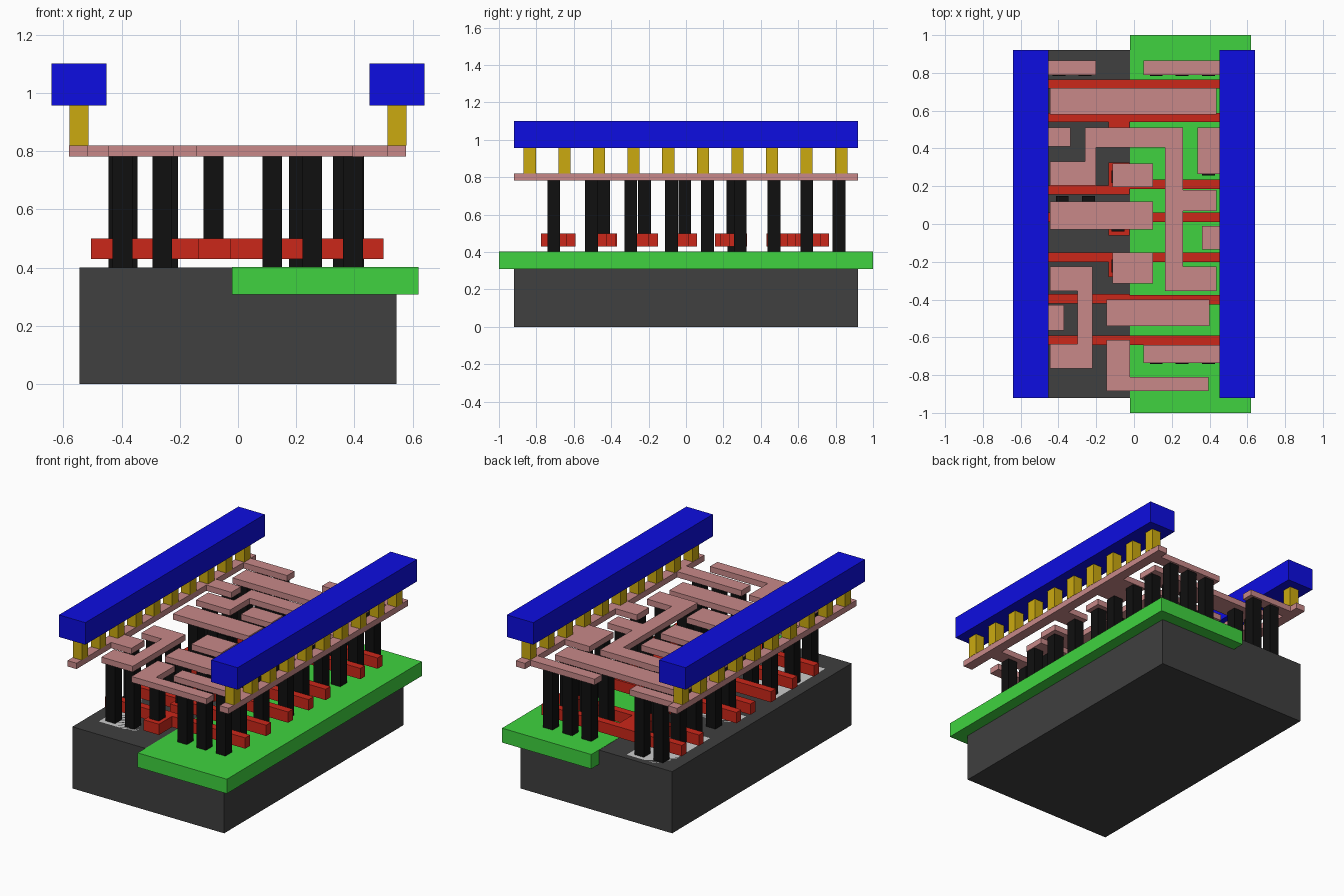
import bpy, bmesh

def mat(name, r, g, b):
    m = bpy.data.materials.new(name)
    m.diffuse_color = (r, g, b, 1)
    return m

BLACK = mat("contact_black", 0.005, 0.005, 0.005)
DARK = mat("substrate_grey", 0.05, 0.05, 0.05)
GREEN = mat("well_green", 0.05, 0.65, 0.05)
RED = mat("gate_red", 0.6, 0.02, 0.01)
PINK = mat("metal_pink", 0.58, 0.25, 0.25)
GOLD = mat("via_gold", 0.6, 0.4, 0.005)
BLUE = mat("rail_blue", 0.004, 0.004, 0.75)

def prisms(name, outlines, z0, z1, material=None):
    """One object made of flat outlines extruded from z0 to z1."""
    bm = bmesh.new()
    for pts in outlines:
        f = bm.faces.new([bm.verts.new((x, y, z0)) for x, y in pts])
        ext = bmesh.ops.extrude_face_region(bm, geom=[f])["geom"]
        bmesh.ops.translate(bm, vec=(0, 0, z1 - z0),
                            verts=[v for v in ext if isinstance(v, bmesh.types.BMVert)])
    bmesh.ops.recalc_face_normals(bm, faces=bm.faces)
    me = bpy.data.meshes.new(name)
    bm.to_mesh(me)
    bm.free()
    if material:
        me.materials.append(material)
    ob = bpy.data.objects.new(name, me)
    bpy.context.collection.objects.link(ob)
    return ob

def rect(x0, x1, y0, y1):
    return [(x0, y0), (x1, y0), (x1, y1), (x0, y1)]

def square(x, y, s=0.068):
    return rect(x - s / 2, x + s / 2, y - s / 2, y + s / 2)

# Substrate, well and flush diffusion strips
prisms("substrate", [rect(-0.545, 0.545, -0.92, 0.92)], 0, 0.40, DARK)
prisms("well", [rect(-0.02, 0.62, -1, 1)], 0.308, 0.4015, GREEN)
strips = [(-0.77, -0.23), (0.04, 0.34), (0.41, 0.88)]
prisms("left_diffusion", [rect(-0.46, -0.19, a, b) for a, b in strips], 0.35, 0.40)
prisms("right_diffusion", [rect(0.06, 0.45, a, b) for a, b in strips], 0.35, 0.40)

# Gates: left arm, right arm and the contact pad between them
gates = [  # left y0, right y0, pad y0, pad y1
    (0.155, 0.185, 0.155, 0.325),
    (0.01, 0.01, -0.06, 0.06),
    (-0.2, -0.2, -0.28, -0.15),
    (-0.42, -0.425, -0.505, -0.37),
    (-0.64, -0.64, -0.775, -0.59),
]
GX = (-0.505, -0.135, -0.025, 0.5)
for i, (l, r, p0, p1) in enumerate(gates):
    prisms(f"gate_{i + 1}", [rect(GX[0], GX[1], l, l + 0.05), rect(GX[1], GX[2], p0, p1),
                             rect(GX[2], GX[3], r, r + 0.05)], 0.43, 0.50, RED)
arms = [rect(a, b, y, y + 0.048) for a, b in (GX[:2], GX[2:]) for y in (0.54, 0.717)]
prisms("double_gate", arms + [rect(GX[1], GX[2], 0.43, 0.765)], 0.43, 0.50, RED)

# Contacts: rows of y with their x positions, down to the diffusion
rows = [
    (0.818, (-0.397, -0.26, 0.118, 0.255, 0.395)),
    (0.645, (-0.397, -0.26, 0.118, 0.255, 0.395)),
    (0.47, (-0.39, 0.395)),
    (0.29, (0.395,)),
    (0.255, (-0.38, -0.24)),
    (0.115, (-0.38, -0.24, 0.21, 0.375)),
    (-0.078, (0.398,)),
    (-0.295, (-0.397, -0.26, 0.21, 0.375)),
    (-0.505, (-0.41, 0.118, 0.255, 0.36)),
    (-0.707, (-0.397, -0.26, 0.118, 0.255, 0.395)),
]
prisms("contacts", [square(x, y) for y, xs in rows for x in xs], 0.40, 0.782, BLACK)
# Contacts that land on the gate pads
prisms("gate_contacts", [square(-0.084, y) for y in
                         (0.47, 0.25, -0.007, -0.222, -0.44, -0.707)], 0.50, 0.782, BLACK)

# Lower metal: supply strips with their branches
M0, M1 = 0.782, 0.82
left = [(-0.2, 0.79, 0.865), (-0.335, 0.41, 0.51), (-0.37, -0.565, -0.43)]
right = [(0.05, 0.79, 0.865), (0.335, 0.265, 0.51), (0.36, -0.135, -0.01),
         (0.05, -0.735, -0.64)]
prisms("left_metal_strip", [rect(-0.58, -0.515, -0.92, 0.92)]
       + [rect(-0.515, x, a, b) for x, a, b in left], M0, M1, PINK)
prisms("right_metal_strip", [rect(0.512, 0.577, -0.92, 0.92)]
       + [rect(x, 0.512, a, b) for x, a, b in right], M0, M1, PINK)

# Lower metal: straight links
prisms("metal_links", [
    rect(-0.445, 0.438, 0.58, 0.72), rect(-0.115, 0.1, 0.195, 0.32),
    rect(-0.445, 0.1, -0.03, 0.12), rect(-0.115, 0.1, -0.315, -0.15),
    rect(-0.145, 0.4, -0.54, -0.4)], M0, M1, PINK)

# Lower metal: bent links
prisms("snake_link", [[
    (-0.445, 0.205), (-0.2, 0.205), (-0.2, 0.405), (0.165, 0.405), (0.165, -0.355),
    (0.438, -0.355), (0.438, -0.225), (0.26, -0.225), (0.26, 0.07), (0.438, 0.07),
    (0.438, 0.18), (0.26, 0.18), (0.26, 0.51), (-0.26, 0.51), (-0.26, 0.33),
    (-0.445, 0.33)]], M0, M1, PINK)
prisms("bracket_link", [[
    (-0.445, -0.765), (-0.22, -0.765), (-0.22, -0.225), (-0.445, -0.225),
    (-0.445, -0.355), (-0.3, -0.355), (-0.3, -0.635), (-0.445, -0.635)]], M0, M1, PINK)
prisms("corner_link", [[
    (-0.145, -0.885), (0.395, -0.885), (0.395, -0.81), (-0.02, -0.81),
    (-0.02, -0.615), (-0.145, -0.615)]], M0, M1, PINK)

# Vias and upper rails
for side, s in (("left", -1), ("right", 1)):
    prisms(f"{side}_vias", [square(s * 0.546, -0.835 + 0.185 * i, 0.065)
                            for i in range(10)], M1, 0.957, GOLD)
    prisms(f"{side}_rail", [rect(*sorted((s * 0.452, s * 0.641)), -0.92, 0.92)],
           0.957, 1.10, BLUE)
